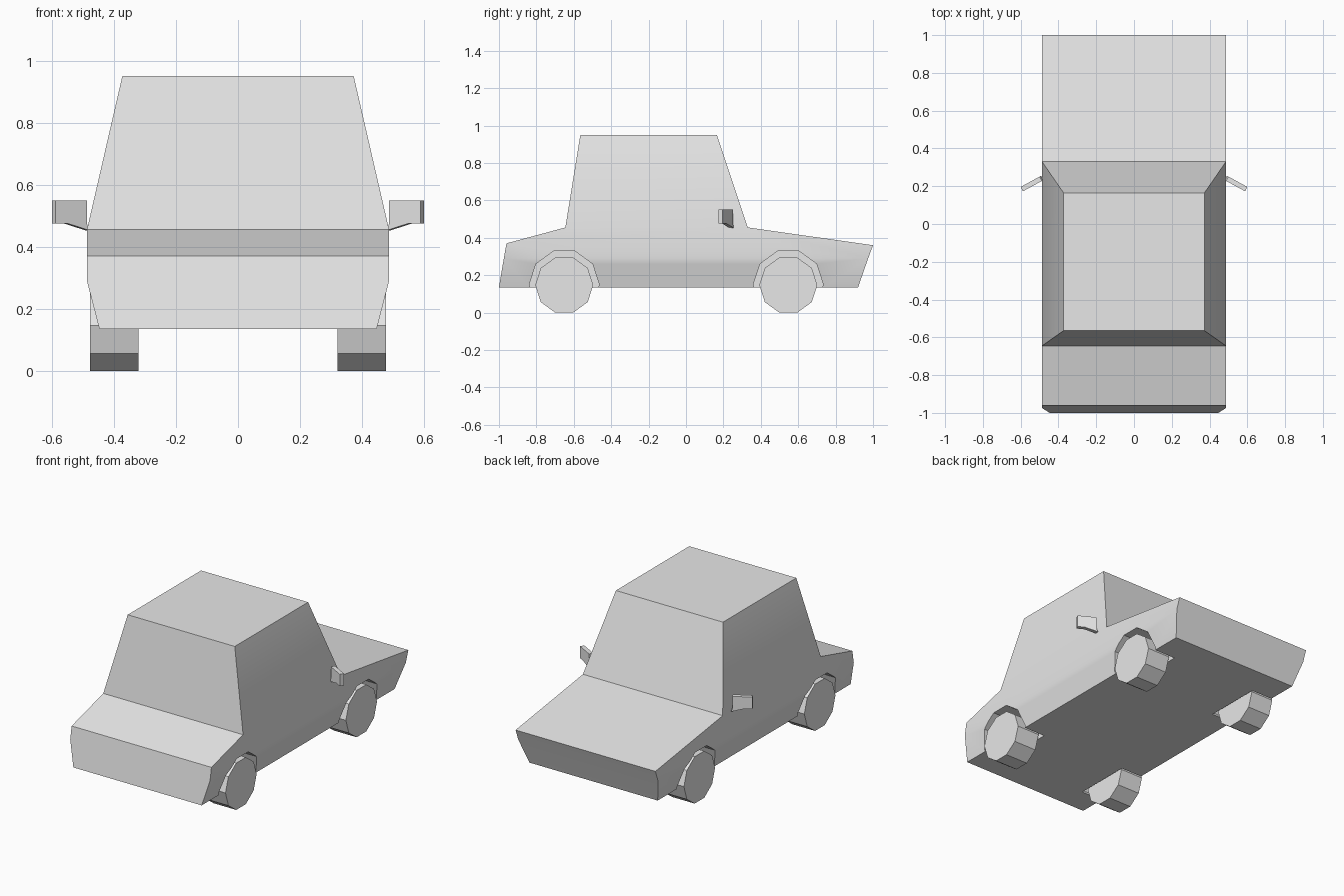
import bpy, bmesh, math
from mathutils import Vector

if "Cube" in bpy.data.objects:
    bpy.data.objects.remove(bpy.data.objects["Cube"], do_unlink=True)

grey = bpy.data.materials.new("light_grey")
grey.use_nodes = True
grey.diffuse_color = (0.8, 0.8, 0.8, 1)
grey.node_tree.nodes["Principled BSDF"].inputs["Base Color"].default_value = (0.8, 0.8, 0.8, 1)


def finish(bm, name):
    bmesh.ops.recalc_face_normals(bm, faces=bm.faces)
    mesh = bpy.data.meshes.new(name)
    bm.to_mesh(mesh)
    bm.free()
    mesh.materials.append(grey)
    obj = bpy.data.objects.new(name, mesh)
    bpy.context.collection.objects.link(obj)
    return obj


def prism(bm, outline, offset):
    """Close an outline of points into a solid along the offset."""
    near = [bm.verts.new(p) for p in outline]
    far = [bm.verts.new(p + offset) for p in outline]
    bm.faces.new(near)
    bm.faces.new(far)
    n = len(near)
    for i in range(n):
        j = (i + 1) % n
        bm.faces.new((near[i], near[j], far[j], far[i]))


def decagon(x, y, z, radius):
    angles = [math.tau * i / 10 for i in range(10)]
    return [Vector((x, y + radius * math.cos(a), z + radius * math.sin(a))) for a in angles]


# Body: half-width, y and z of the side outline, bridged left to right
outline = {
    "sill_a": (0.447, -1.0, 0.135), "waist_a": (0.487, -0.974, 0.29),
    "deck_a": (0.487, -0.96, 0.37), "belt_a": (0.487, -0.645, 0.455),
    "roof_a": (0.373, -0.565, 0.95), "roof_b": (0.373, 0.165, 0.95),
    "belt_b": (0.487, 0.33, 0.455), "deck_b": (0.487, 1.0, 0.36),
    "waist_b": (0.487, 0.974, 0.29), "sill_b": (0.447, 0.92, 0.135),
}
panels = ("sill_a waist_a waist_b sill_b",
          "waist_a deck_a belt_a belt_b deck_b waist_b",
          "belt_a roof_a roof_b belt_b")
bm = bmesh.new()
sides = [{k: bm.verts.new((s * x, y, z)) for k, (x, y, z) in outline.items()} for s in (1, -1)]
for side in sides:
    for panel in panels:
        bm.faces.new([side[k] for k in panel.split()])
keys = list(outline)
for a, b in zip(keys, keys[1:] + keys[:1]):
    bm.faces.new((sides[0][a], sides[0][b], sides[1][b], sides[1][a]))
body = finish(bm, "car_body")

# Wheel arches cut from the body
AXLES = {"front": -0.651, "back": 0.547}
bm = bmesh.new()
for s in (1, -1):
    for y in AXLES.values():
        prism(bm, decagon(0.3 * s, y, 0.15, 0.187), Vector((0.3 * s, 0, 0)))
cutter = finish(bm, "arch_cutter")
cutter.hide_render = True
cut = body.modifiers.new("arches", "BOOLEAN")
cut.operation = "DIFFERENCE"
cut.solver = "EXACT"
cut.object = cutter
bpy.ops.object.select_all(action="DESELECT")
body.select_set(True)
bpy.context.view_layer.objects.active = body
bpy.ops.object.modifier_apply(modifier=cut.name)
bpy.data.objects.remove(cutter, do_unlink=True)
bpy.ops.object.shade_smooth_by_angle(angle=math.radians(30))

# Wheels and side mirrors
for label, s in (("left", 1), ("right", -1)):
    for end, y in AXLES.items():
        bm = bmesh.new()
        prism(bm, decagon(0.32 * s, y, 0.147, 0.155), Vector((0.157 * s, 0, 0)))
        finish(bm, f"{end}_{label}_wheel")

    along = Vector((0.88 * s, -0.48, 0))
    thick = Vector((0.48 * s, 0.88, 0)) * 0.026
    start = Vector((0.493 * s, 0.24, 0)) - thick / 2
    shape = ((0, 0.55), (0.115, 0.55), (0.115, 0.475), (0.07, 0.475), (-0.008, 0.453), (0, 0.475))
    bm = bmesh.new()
    prism(bm, [start + along * u + Vector((0, 0, z)) for u, z in shape], thick)
    finish(bm, f"{label}_mirror")
